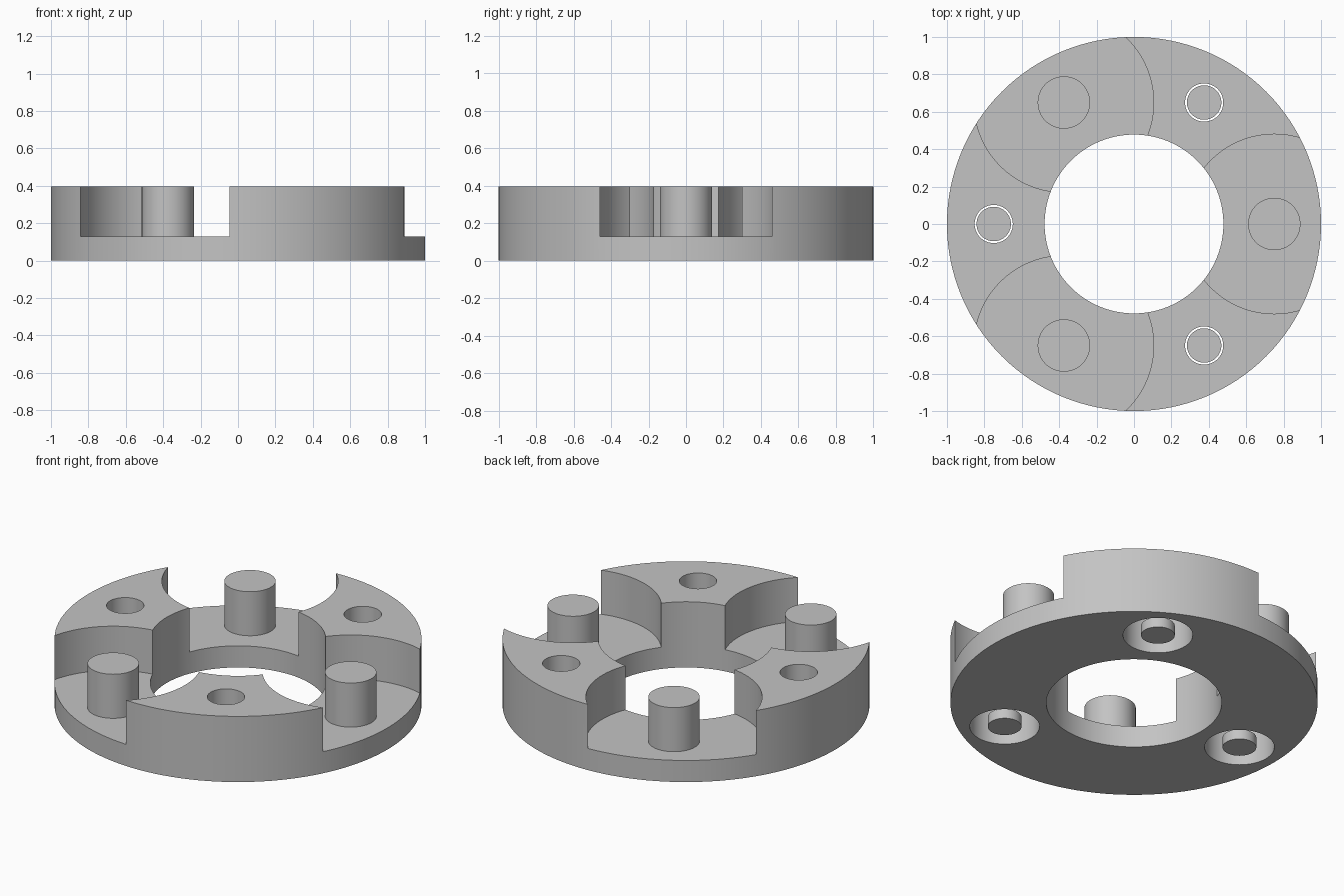
import bpy
from math import cos, sin, radians

if "Cube" in bpy.data.objects:
    bpy.data.objects.remove(bpy.data.objects["Cube"], do_unlink=True)

HEIGHT = 0.395     # overall thickness
FLOOR = 0.13       # height of the pocket floors
PITCH = 0.75       # radius on which pegs and holes sit
POCKET_R = 0.48

grey = bpy.data.materials.new("plain_grey")
grey.use_nodes = True
colour = (0.55, 0.55, 0.55, 1)
grey.diffuse_color = colour
grey.node_tree.nodes["Principled BSDF"].inputs["Base Color"].default_value = colour


def cylinder(name, radius, z0, z1, angle=None, sides=64):
    """Upright cylinder, on the axis or on the pitch circle at an angle."""
    x = y = 0
    if angle is not None:
        x, y = PITCH * cos(radians(angle)), PITCH * sin(radians(angle))
    bpy.ops.mesh.primitive_cylinder_add(
        vertices=sides, radius=radius, depth=z1 - z0, location=(x, y, (z0 + z1) / 2))
    ob = bpy.context.object
    ob.name = name
    ob.data.materials.append(grey)
    return ob


def smooth(ob):
    bpy.ops.object.select_all(action="DESELECT")
    ob.select_set(True)
    bpy.context.view_layer.objects.active = ob
    bpy.ops.object.shade_smooth_by_angle(angle=radians(30))


def cut(body, cutter):
    """Subtract a cutter from the body and discard it."""
    cutter.hide_render = True
    mod = body.modifiers.new("cut", "BOOLEAN")
    mod.operation = "DIFFERENCE"
    mod.solver = "EXACT"
    mod.object = cutter
    bpy.ops.object.select_all(action="DESELECT")
    body.select_set(True)
    bpy.context.view_layer.objects.active = body
    bpy.ops.object.modifier_apply(modifier=mod.name)
    bpy.data.objects.remove(cutter, do_unlink=True)


# Ring body with its central bore
body = cylinder("ring_body", 1, 0, HEIGHT, sides=128)
cut(body, cylinder("bore_cutter", 0.478, -0.1, HEIGHT + 0.1, sides=128))

for i in range(3):
    peg_angle = 120 * i
    hole_angle = peg_angle + 60

    # Round pocket, open to the bore and the rim, with a peg in its centre
    cut(body, cylinder("pocket_cutter", POCKET_R, FLOOR, HEIGHT + 0.1, peg_angle, 128))
    smooth(cylinder(f"peg_{i + 1}", 0.14, FLOOR - 0.01, HEIGHT, peg_angle))

    # Through hole, wider from below, with a loose pin level with the underside
    cut(body, cylinder("hole_cutter", 0.102, -0.1, HEIGHT + 0.1, hole_angle))
    cut(body, cylinder("counterbore_cutter", 0.19, -0.1, 0.26, hole_angle))
    smooth(cylinder(f"hole_pin_{i + 1}", 0.092, 0, 0.06, hole_angle))

smooth(body)
